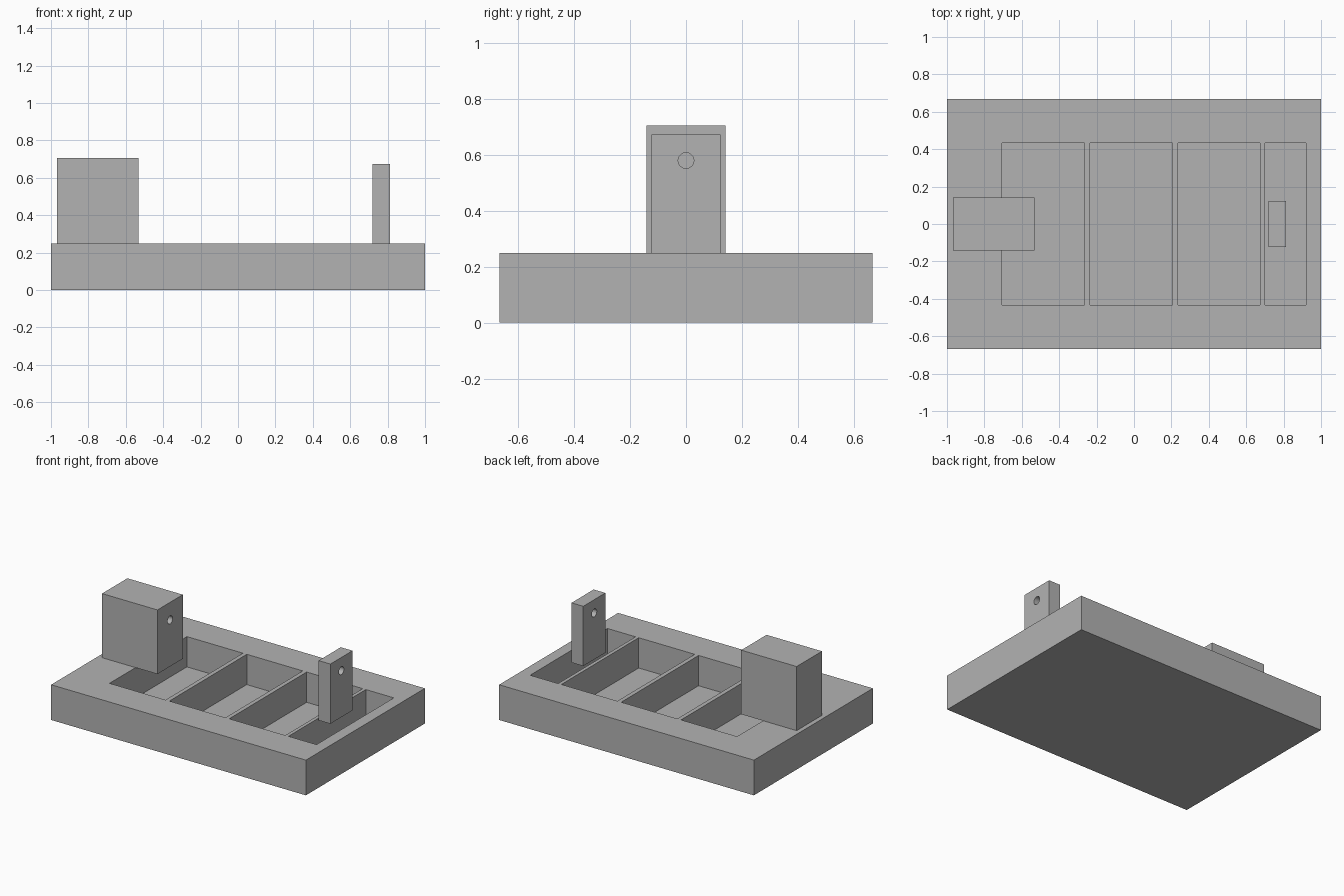
import bpy
import bmesh
from math import pi
from mathutils import Matrix

default_cube = bpy.data.objects.get("Cube")
if default_cube:
    bpy.data.objects.remove(default_cube)

grey = bpy.data.materials.new("plain_grey")
grey.use_nodes = True
colour = (0.45, 0.45, 0.45, 1)
grey.diffuse_color = colour
grey.node_tree.nodes["Principled BSDF"].inputs["Base Color"].default_value = colour


def finish(name, bm):
    mesh = bpy.data.meshes.new(name)
    bm.to_mesh(mesh)
    bm.free()
    mesh.materials.append(grey)
    obj = bpy.data.objects.new(name, mesh)
    bpy.context.collection.objects.link(obj)
    return obj


def box(name, x, half_width, z):
    """Box between two x and two z values, centred on y."""
    bm = bmesh.new()
    bmesh.ops.create_cube(bm, size=1)
    bmesh.ops.scale(bm, vec=(x[1] - x[0], 2 * half_width, z[1] - z[0]), verts=bm.verts)
    bmesh.ops.translate(bm, vec=(sum(x) / 2, 0, sum(z) / 2), verts=bm.verts)
    return finish(name, bm)


def bore(x, z, radius):
    """Cylinder along x used to drill a hole."""
    bm = bmesh.new()
    bmesh.ops.create_cone(bm, cap_ends=True, segments=32, radius1=radius, radius2=radius,
                          depth=x[1] - x[0], matrix=Matrix.Rotation(pi / 2, 4, "Y"))
    bmesh.ops.translate(bm, vec=(sum(x) / 2, 0, z), verts=bm.verts)
    return finish("bore_cutter", bm)


def cut(obj, cutter):
    """Subtract the cutter, apply the result and discard the cutter."""
    cutter.hide_render = True
    mod = obj.modifiers.new("cut", "BOOLEAN")
    mod.operation = "DIFFERENCE"
    mod.solver = "EXACT"
    mod.object = cutter
    graph = bpy.context.evaluated_depsgraph_get()
    mesh = bpy.data.meshes.new_from_object(obj.evaluated_get(graph))
    obj.modifiers.clear()
    obj.data = mesh
    bpy.data.objects.remove(cutter)


# Tray with four pockets separated by thin ribs
base_top = 0.25
tray = box("tray", (-1, 1), 0.667, (0, base_top))
for pocket in ((-0.705, -0.265), (-0.235, 0.205), (0.235, 0.675), (0.70, 0.92)):
    cut(tray, box("pocket_cutter", pocket, 0.434, (0.035, base_top + 0.1)))

# Large block with a blind hole in its inner face
block = box("motor_block", (-0.968, -0.533), 0.142, (base_top, 0.705))
cut(block, bore((-0.75, -0.45), 0.58, 0.028))

# Thin upright with a through hole
upright = box("bearing_upright", (0.72, 0.812), 0.124, (base_top, 0.674))
cut(upright, bore((0.65, 0.9), 0.58, 0.028))

# Smooth hole walls, sharp everywhere else
for obj in bpy.context.view_layer.objects:
    obj.select_set(obj in (tray, block, upright))
bpy.context.view_layer.objects.active = tray
bpy.ops.object.shade_smooth_by_angle()
